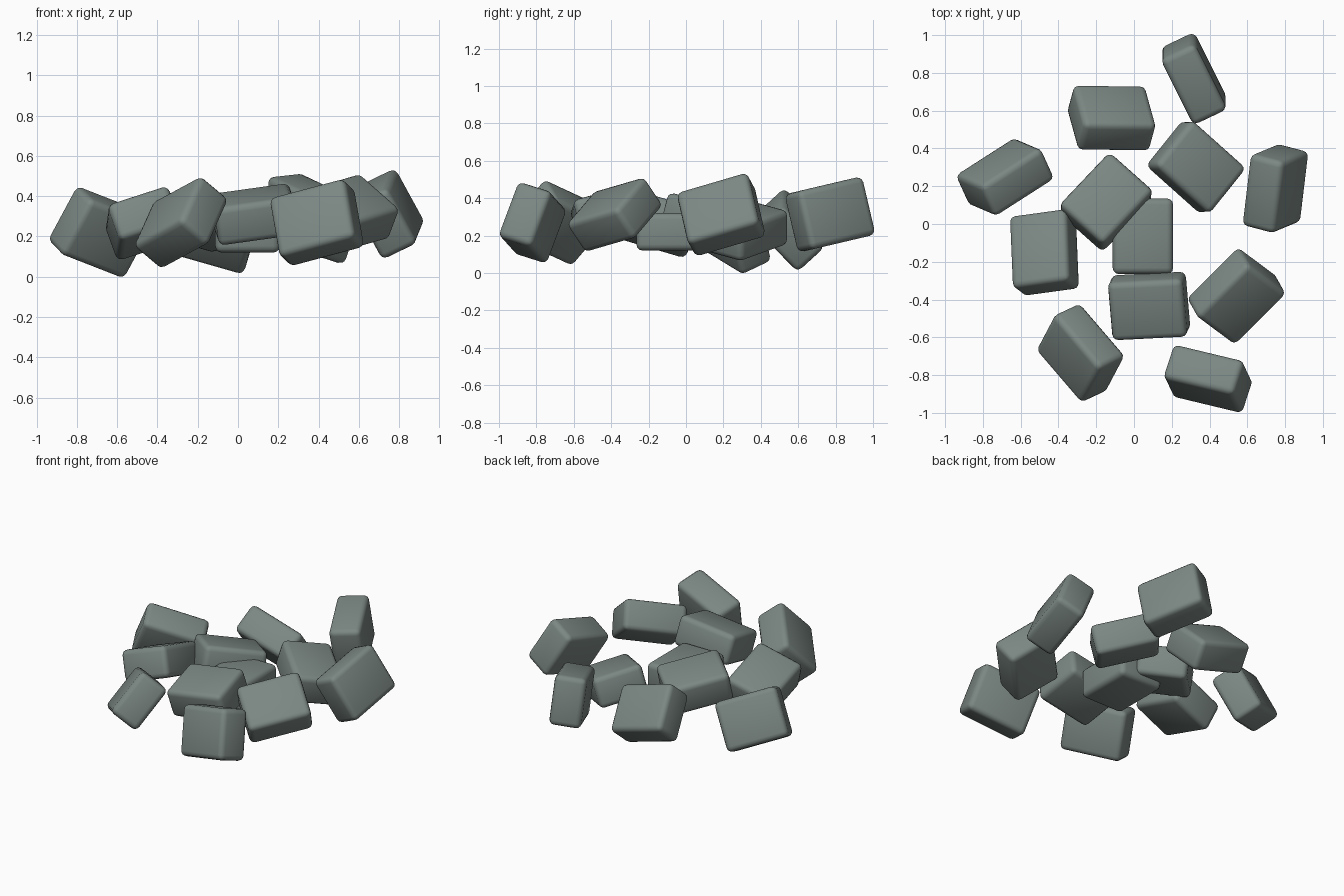
import bpy, bmesh
from mathutils import Vector, Matrix

if "Cube" in bpy.data.objects:
    bpy.data.objects.remove(bpy.data.objects["Cube"])

# One slate colour for the whole pile
slate = bpy.data.materials.new("slate_grey")
slate.diffuse_color = (0.20, 0.245, 0.23, 1)
slate.use_nodes = True
slate.node_tree.nodes["Principled BSDF"].inputs["Base Color"].default_value = slate.diffuse_color

# Shared rounded block: long x middle x short
SIZE = (0.40, 0.32, 0.20)
mesh = bpy.data.meshes.new("rounded_block")
bm = bmesh.new()
bmesh.ops.create_cube(bm, size=1.0)
bmesh.ops.scale(bm, vec=SIZE, verts=bm.verts)
bmesh.ops.bevel(bm, geom=bm.edges[:], offset=0.033, segments=3,
                profile=0.5, affect='EDGES')
bm.to_mesh(mesh)
bm.free()
mesh.materials.append(slate)


def block(name, centre, long_dir, mid_dir):
    """Place one block from its centre and the directions of its two longer edges."""
    a = Vector(long_dir).normalized()
    m = Vector(mid_dir)
    b = (m - a * m.dot(a)).normalized()
    c = a.cross(b)
    ob = bpy.data.objects.new(name, mesh)
    ob.matrix_world = Matrix.Translation(centre) @ Matrix((a, b, c)).transposed().to_4x4()
    bpy.context.collection.objects.link(ob)
    return ob


# Back row
block("block_back_right", (.317, .77, .313), (-.17, .34, .08), (0, .07, -.30))
block("block_back", (-.119, .561, .23), (.385, -.005, -.11), (.053, -.22, .225))
# Left side
block("block_left_back", (-.683, .249, .221), (.32, .205, -.125), (.15, -.06, .27))
block("block_left", (-.474, -.151, .265), (.016, -.385, .113), (.30, .045, .096))
# Middle
block("block_centre_right", (.328, .302, .23), (.28, -.25, -.09), (.205, .22, -.07))
block("block_centre_left", (-.148, .116, .275), (.27, .285, -.08), (.225, -.215, .05))
block("block_centre_flat", (.047, -.065, .22), (0, 1, 0), (1, 0, 0))
block("block_centre_front", (.08, -.434, .31), (.395, .02, .055), (-.02, .305, .08))
# Right side
block("block_right_back", (.749, .188, .312), (.045, .375, .11), (.15, .07, -.27))
block("block_right", (.542, -.381, .312), (.275, .275, .08), (.21, -.15, -.18))
# Front row
block("block_front_left", (-.283, -.683, .269), (.24, -.28, .13), (-.105, -.19, -.23))
last = block("block_front_right", (.392, -.82, .269), (.375, -.09, .10), (.055, -.11, -.29))

# Smooth rounded edges on the shared mesh
bpy.ops.object.select_all(action='DESELECT')
last.select_set(True)
bpy.context.view_layer.objects.active = last
bpy.ops.object.shade_smooth_by_angle(angle=0.61)
